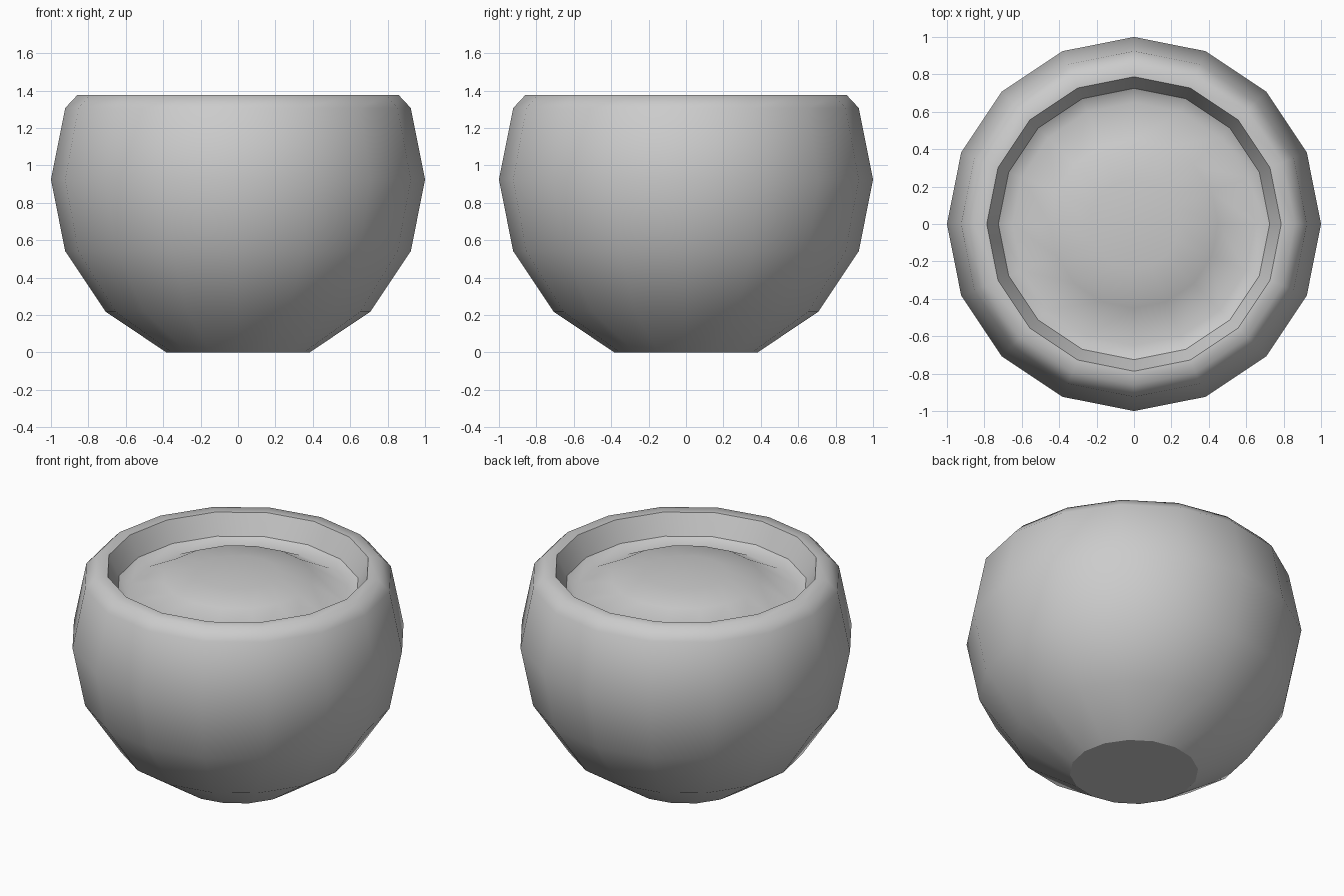
import bpy, bmesh, math

if "Cube" in bpy.data.objects:
    bpy.data.objects.remove(bpy.data.objects["Cube"])

SIDES = 16


def lathe(name, profile, sharp_angle):
    """Revolve (radius, height) points into a 16-sided smooth shell."""
    bm = bmesh.new()
    rings = []
    for r, z in profile:
        if r == 0:
            rings.append([bm.verts.new((0, 0, z))] * SIDES)
        else:
            rings.append([bm.verts.new((r * math.cos(i * math.tau / SIDES),
                                        r * math.sin(i * math.tau / SIDES), z))
                          for i in range(SIDES)])
    for low, high in zip(rings, rings[1:]):
        for i in range(SIDES):
            j = (i + 1) % SIDES
            corners = list(dict.fromkeys((low[i], low[j], high[j], high[i])))
            bm.faces.new(corners)
    mesh = bpy.data.meshes.new(name)
    bm.to_mesh(mesh)
    bm.free()
    obj = bpy.data.objects.new(name, mesh)
    bpy.context.collection.objects.link(obj)
    bpy.ops.object.select_all(action='DESELECT')
    obj.select_set(True)
    bpy.context.view_layer.objects.active = obj
    bpy.ops.object.shade_smooth_by_angle(angle=math.radians(sharp_angle))
    return obj


# Round pot: truncated sphere, chamfered flat rim, inward-sloping lip
centre = math.cos(math.pi / 8)
body = [(math.sin(a), centre - math.cos(a))
        for a in (k * math.pi / 8 for k in range(1, 6))]
rim = [(0.86, 1.375), (0.787, 1.375), (0.725, 1.245), (0.70, 1.19)]
pot = lathe("pot", [(0, 0)] + body + rim, 50)

# Flat-shaded base
for face in pot.data.polygons:
    if face.normal.z < -0.99:
        face.use_smooth = False

# Mounded filling that dips before meeting the lip
filling = [(0.725, 1.245), (0.65, 1.205), (0.45, 1.31), (0.24, 1.34), (0, 1.35)]
lathe("soil_mound", filling, 60)
